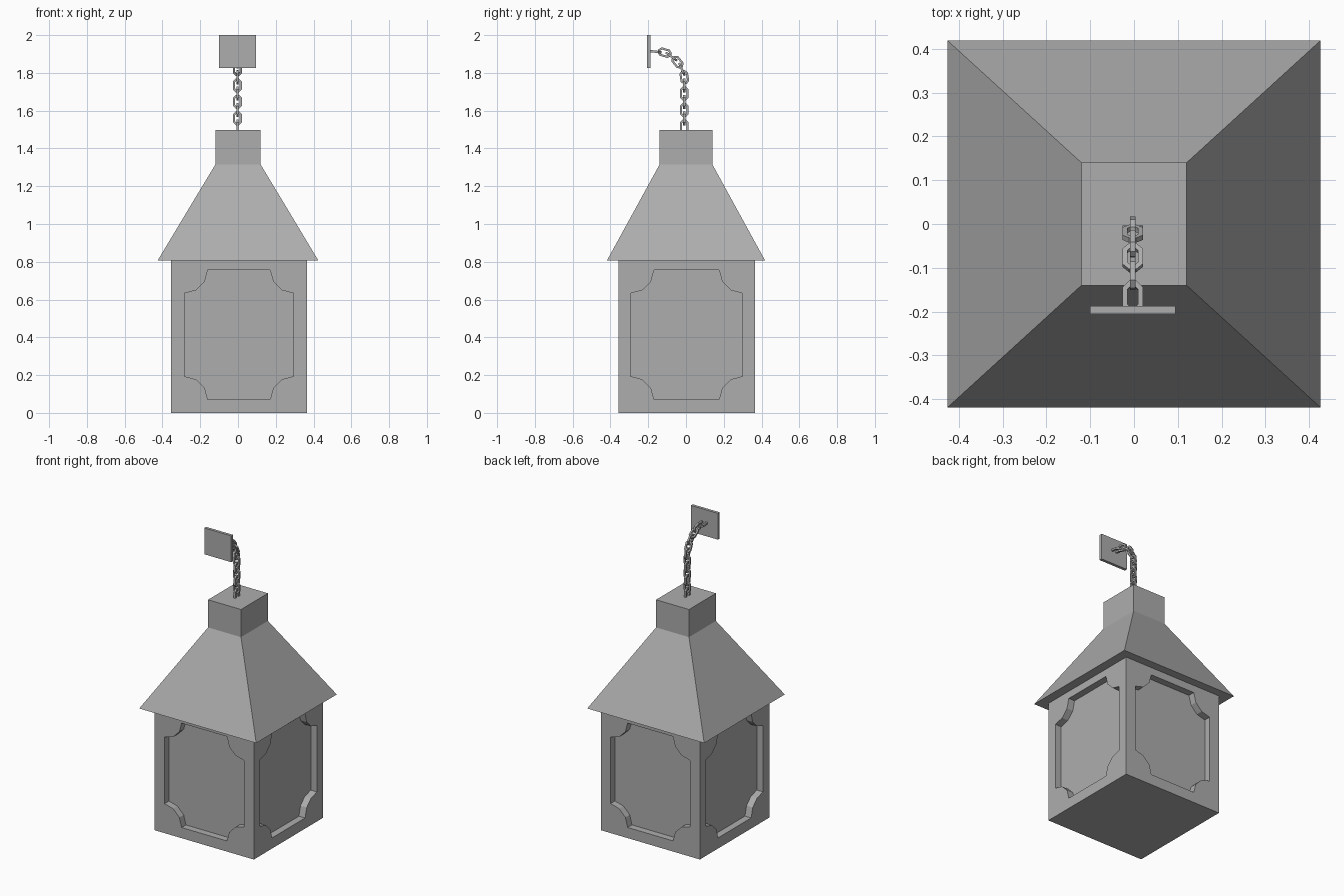
import bpy, bmesh, math
from mathutils import Vector, Matrix

cube = bpy.data.objects.get("Cube")
if cube:
    bpy.data.objects.remove(cube, do_unlink=True)

grey = bpy.data.materials.new("mid grey")
grey.use_nodes = True
colour = (0.42, 0.42, 0.42, 1)
grey.diffuse_color = colour
grey.node_tree.nodes["Principled BSDF"].inputs["Base Color"].default_value = colour


def add_object(name, bm):
    bmesh.ops.recalc_face_normals(bm, faces=bm.faces)
    mesh = bpy.data.meshes.new(name)
    bm.to_mesh(mesh)
    bm.free()
    mesh.materials.append(grey)
    obj = bpy.data.objects.new(name, mesh)
    bpy.context.collection.objects.link(obj)
    return obj


def add_box(name, low, high):
    low, high = Vector(low), Vector(high)
    bm = bmesh.new()
    place = Matrix.Translation((low + high) / 2) @ Matrix.Diagonal((*(high - low), 1))
    bmesh.ops.create_cube(bm, size=1, matrix=place)
    return add_object(name, bm)


def bridge(bm, a, b):
    for i in range(len(a)):
        j = (i + 1) % len(a)
        bm.faces.new((a[i], a[j], b[j], b[i]))


# Panel outline with scooped corners, as (across, up) points
def panel_outline(half, low, high, radius):
    points = []
    corners = [(half, high, 180), (-half, high, 270), (-half, low, 0), (half, low, 90)]
    for x, z, start in corners:
        # run each scoop backwards so the outline stays in order
        for step in range(3, -1, -1):
            a = math.radians(start + 30 * step)
            points.append((x + radius * math.cos(a), z + radius * math.sin(a)))
    return points


# Lantern body with a recessed panel on each side
half_body, depth = 0.361, 0.045
body = add_box("lantern_body", (-half_body, -half_body, 0), (half_body, half_body, 0.81))
cut = bmesh.new()
for side in range(4):
    half_panel = 0.296 if side % 2 else 0.289
    outline = panel_outline(half_panel, 0.07, 0.757, 0.124)
    turn = Matrix.Rotation(side * math.pi / 2, 4, 'Z')
    rings = [[cut.verts.new(turn @ Vector((x, y, z))) for x, z in outline]
             for y in (-half_body - 0.05, -half_body + depth)]
    bridge(cut, *rings)
    for ring in rings:
        cut.faces.new(ring)
cutter = add_object("panel_cutter", cut)
cutter.hide_render = True
mod = body.modifiers.new("panels", 'BOOLEAN')
mod.object = cutter
mod.operation = 'DIFFERENCE'
mod.solver = 'EXACT'
bpy.context.view_layer.objects.active = body
bpy.ops.object.modifier_apply(modifier=mod.name)
bpy.data.objects.remove(cutter, do_unlink=True)
body.data.transform(Matrix.Translation((0.005, 0.003, 0)))

# Flared roof rising into a square neck
bm = bmesh.new()
rings = []
for hx, hy, z in [(0.426, 0.419, 0.806), (0.12, 0.14, 1.315), (0.12, 0.14, 1.497)]:
    rings.append([bm.verts.new((sx * hx, sy * hy, z))
                  for sx, sy in ((-1, -1), (1, -1), (1, 1), (-1, 1))])
bridge(bm, rings[0], rings[1])
bridge(bm, rings[1], rings[2])
bm.faces.new(rings[0])
bm.faces.new(rings[2])
add_object("roof", bm)

# Mounting plate
add_box("mounting_plate", (-0.101, -0.206, 1.827), (0.095, -0.187, 2.0))


# Chain link: an oblong with cut corners
def add_link(name, position, along, across):
    normal = along.cross(across)
    bm = bmesh.new()
    rings = []
    for length, width, chamfer, lift in [(0.037, 0.023, 0.015, 1), (0.026, 0.012, 0.009, 1),
                                         (0.026, 0.012, 0.009, -1), (0.037, 0.023, 0.015, -1)]:
        ring = []
        for sl, sw in ((1, 1), (-1, 1), (-1, -1), (1, -1)):
            pair = [(length, width - chamfer), (length - chamfer, width)]
            if sl * sw < 0:
                pair.reverse()
            for l, w in pair:
                ring.append(bm.verts.new(position + along * l * sl + across * w * sw
                                         + normal * 0.006 * lift))
        rings.append(ring)
    for i in range(4):
        bridge(bm, rings[i], rings[(i + 1) % 4])
    add_object(name, bm)


# Chain curving from the plate down into the neck, as (y, z) link centres
path = [(-0.167, 1.913), (-0.113, 1.907), (-0.077, 1.886), (-0.045, 1.857), (-0.022, 1.819)]
path += [(-0.009, 1.777 - 0.0435 * i) for i in range(7)]
centres = [Vector((-0.003, y, z)) for y, z in path]
x_axis = Vector((1, 0, 0))
for i, point in enumerate(centres):
    before, after = centres[max(i - 1, 0)], centres[min(i + 1, len(centres) - 1)]
    along = (after - before).normalized()
    across = x_axis if i % 2 == 0 else along.cross(x_axis)
    add_link(f"chain_link_{i + 1}", point, along, across)
